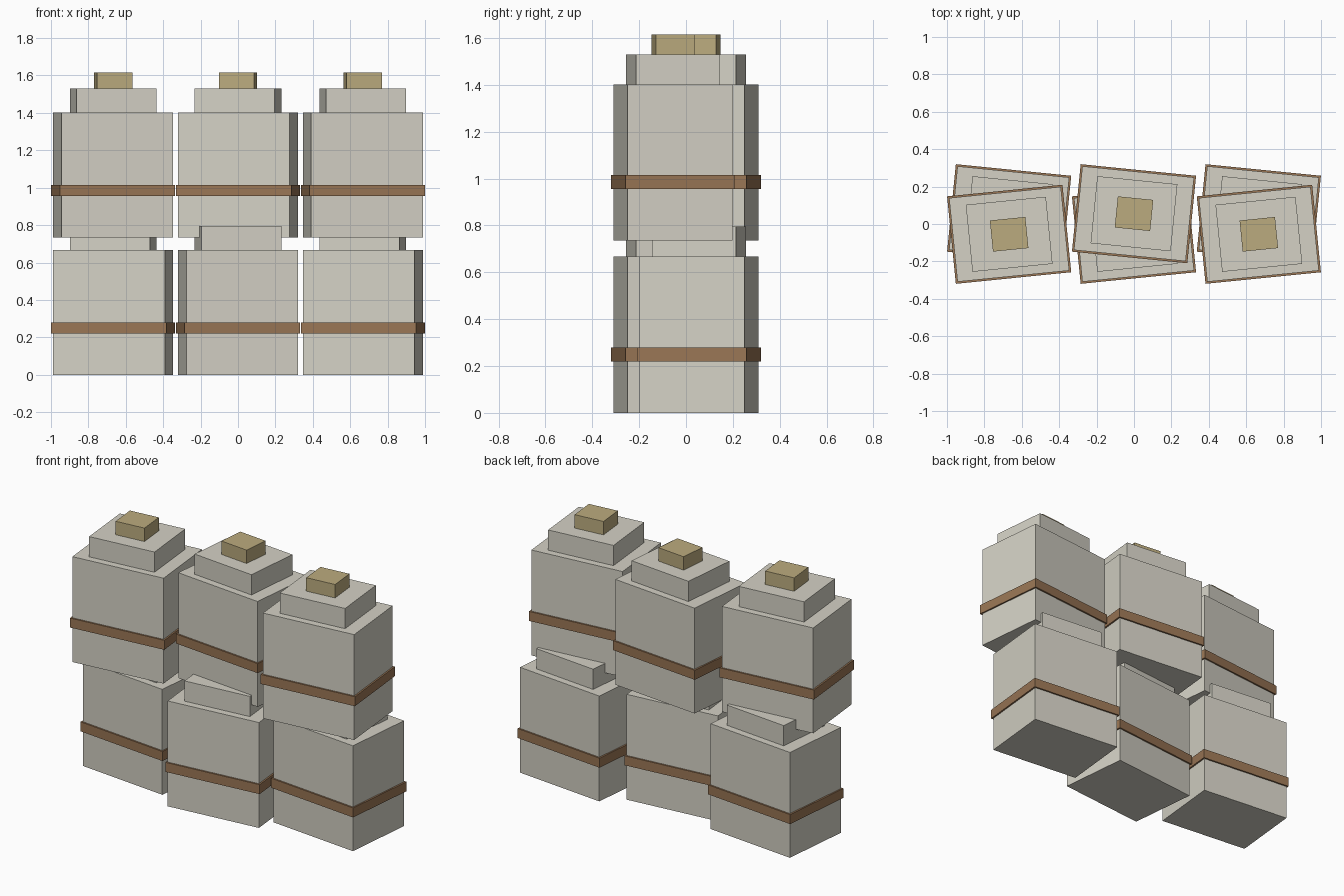
import bpy
from mathutils import Matrix, Vector

if "Cube" in bpy.data.objects:
    bpy.data.objects.remove(bpy.data.objects["Cube"])


def material(name, rgb):
    m = bpy.data.materials.new(name)
    m.diffuse_color = (*rgb, 1)
    m.use_nodes = True
    m.node_tree.nodes["Principled BSDF"].inputs["Base Color"].default_value = m.diffuse_color
    return m


CLOTH = material("cloth", (0.66, 0.64, 0.56))
LEATHER = material("leather", (0.32, 0.18, 0.09))
TIE = material("tie", (0.50, 0.41, 0.21))

# part: width, depth, bottom, top, material
PARTS = {
    "sack_body": (0.60, 0.45, 0.0, 0.667, CLOTH),
    "sack_strap": (0.62, 0.47, 0.22, 0.28, LEATHER),
    "sack_neck": (0.43, 0.36, 0.667, 0.795, CLOTH),
    "sack_knot": (0.19, 0.167, 0.795, 0.88, TIE),
}
SPACING = 0.6675
ROW_HEIGHT = 0.735


def box(name, w, d, z0, z1, mat, place):
    bpy.ops.mesh.primitive_cube_add(size=1)
    ob = bpy.context.object
    ob.name = name
    ob.data.name = name
    ob.data.transform(Matrix.Translation((0, 0, (z0 + z1) / 2))
                      @ Matrix.Diagonal((w, d, z1 - z0, 1)))
    ob.data.materials.append(mat)
    ob.matrix_world = place


# Two rows of three sacks, alternately turned and shifted forward or back
for row in range(2):
    for col in range(3):
        side = -1 if (row + col) % 2 == 0 else 1
        pos = Vector(((col - 1) * SPACING, -0.055 * side, row * ROW_HEIGHT))
        place = Matrix.Translation(pos) @ Matrix.Rotation(0.1 * side, 4, 'Z')
        for name, spec in PARTS.items():
            box(f"{name}_{row + 1}_{col + 1}", *spec, place)
